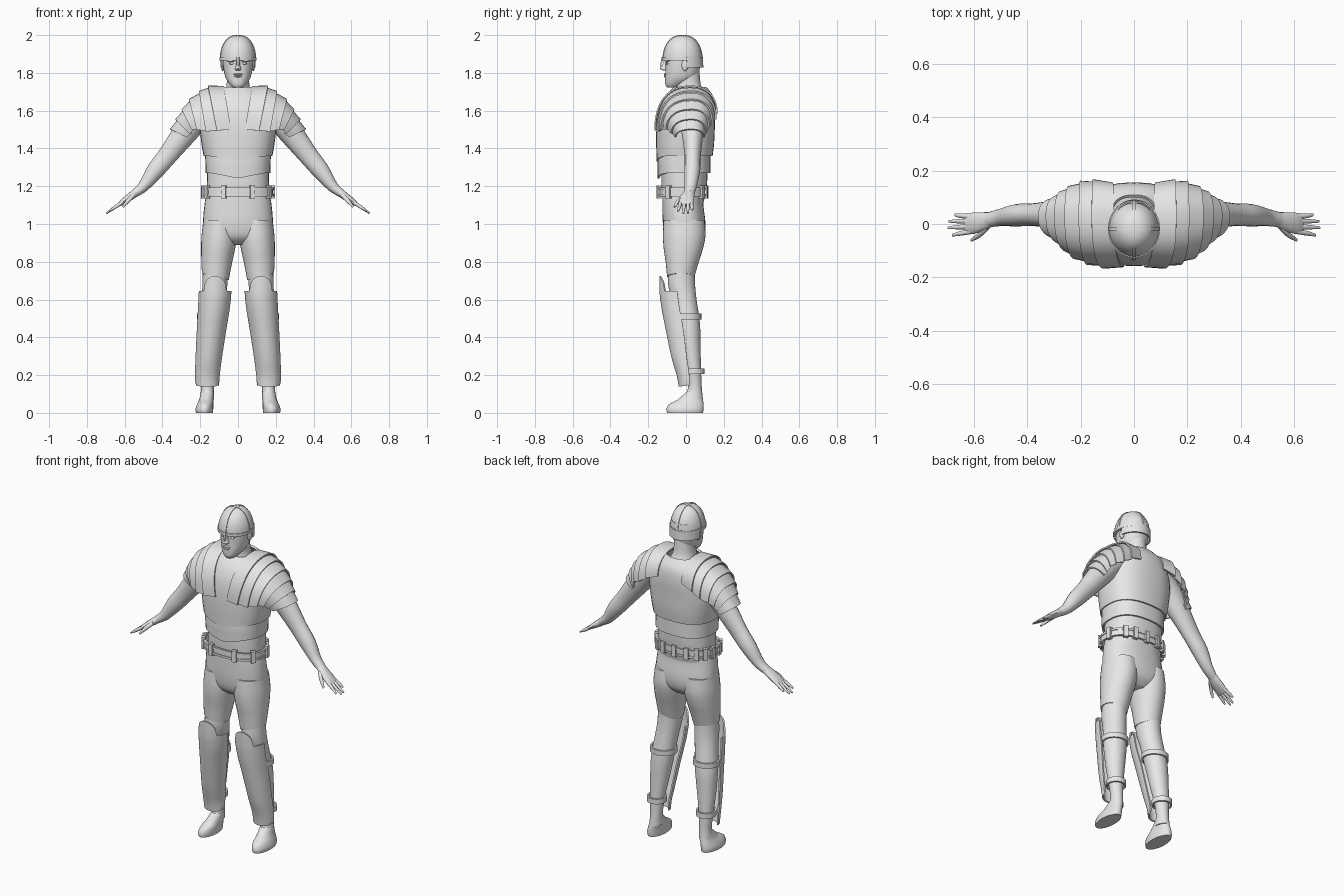
import bpy, bmesh, math
from mathutils import Vector, Matrix

old = bpy.data.objects.get("Cube")
if old:
    bpy.data.objects.remove(old, do_unlink=True)

grey = bpy.data.materials.new("plain grey")
grey.use_nodes = True
grey.diffuse_color = (0.8, 0.8, 0.8, 1)
grey.node_tree.nodes["Principled BSDF"].inputs["Base Color"].default_value = grey.diffuse_color


def finish(name, bm, both=False, thick=0, angle=40):
    """Turn a bmesh into a shaded object, optionally mirrored and thickened."""
    bmesh.ops.recalc_face_normals(bm, faces=bm.faces)
    mesh = bpy.data.meshes.new(name)
    bm.to_mesh(mesh)
    bm.free()
    mesh.materials.append(grey)
    obj = bpy.data.objects.new(name, mesh)
    bpy.context.collection.objects.link(obj)
    if thick:
        solid = obj.modifiers.new("thickness", "SOLIDIFY")
        solid.thickness, solid.offset = thick, 0
    if both:
        mirror = obj.modifiers.new("mirror", "MIRROR")
        mirror.use_mirror_merge = False
    bpy.ops.object.select_all(action="DESELECT")
    obj.select_set(True)
    bpy.context.view_layer.objects.active = obj
    bpy.ops.object.convert(target="MESH")
    bpy.ops.object.shade_smooth_by_angle(angle=math.radians(angle))
    return obj


def skin(name, rings, closed=True, caps=True, **kw):
    """Bridge a list of point rings into one surface."""
    bm = bmesh.new()
    rows = [[bm.verts.new(p) for p in ring] for ring in rings]
    n = len(rows[0])
    for a, b in zip(rows, rows[1:]):
        for i in range(n if closed else n - 1):
            j = (i + 1) % n
            bm.faces.new((a[i], a[j], b[j], b[i]))
    if closed and caps:
        bm.faces.new(rows[0])
        bm.faces.new(rows[-1])
    return finish(name, bm, **kw)


def flow(rows, sub=4):
    """Smoothly interpolate between stations."""
    out = []
    for i in range(len(rows) - 1):
        p, q, r, s = (rows[max(0, min(len(rows) - 1, i + k))] for k in (-1, 0, 1, 2))
        for k in range(sub):
            t = k / sub
            out.append([b + t / 2 * (c - a + t * (2*a - 5*b + 4*c - d + t * (3*(b - c) + d - a)))
                        for a, b, c, d in zip(p, q, r, s)])
    return out + [rows[-1]]


def oval(z, cx, rx, front, back, power=2, start=0, end=360, n=32):
    """Level ring between a front and a back depth; power above 2 is boxier."""
    pts = []
    for i in range(n if end - start == 360 else n + 1):
        a = math.radians(start + (end - start) * i / n)
        c, s = (math.copysign(abs(f) ** (2 / power), f) for f in (math.cos(a), math.sin(a)))
        pts.append(Vector((cx + rx * c, (front + back) / 2 + (back - front) / 2 * s, z)))
    return pts


def loft(name, rows, sub=4, power=2, start=0, end=360, edit=None, **kw):
    rings = [oval(*r, power=power, start=start, end=end) for r in flow(rows, sub)]
    if edit:
        edit(rings)
    return skin(name, rings, closed=end - start == 360, **kw)


def tube(name, rows, n=16, sub=4, **kw):
    """Limb along a path of x, y, z, thickness, depth."""
    rows = flow(rows, sub)
    rings = []
    for i, (x, y, z, thin, deep) in enumerate(rows):
        a, b = rows[max(i - 1, 0)], rows[min(i + 1, len(rows) - 1)]
        side = Vector((a[2] - b[2], 0, b[0] - a[0])).normalized()
        rings.append([Vector((x, y, z)) + side * thin * math.cos(t) + Vector((0, deep * math.sin(t), 0))
                      for t in (math.tau * k / n for k in range(n))])
    return skin(name, rings, **kw)


def ball(name, place, size, both=False):
    bm = bmesh.new()
    bmesh.ops.create_uvsphere(bm, u_segments=16, v_segments=10, radius=1,
                              matrix=Matrix.Translation(place) @ Matrix.Diagonal((*size, 1)))
    finish(name, bm, both)


def vee(drop):
    """Dip the front middle of a plate's lower edge."""
    def edit(rings):
        for p in rings[0]:
            if p.y < 0:
                p.z -= drop * max(0, 1 - abs(p.x) / 0.14)
    return edit


# Torso and layered body armour
loft("waist", [(1.1, 0, .165, -.12, .09), (1.2, 0, .165, -.13, .11), (1.3, 0, .162, -.13, .115)], power=2.4)
loft("belly_plate", [(1.27, 0, .166, -.145, .125), (1.33, 0, .168, -.146, .125), (1.4, 0, .17, -.14, .125)],
     power=2.5, edit=vee(.028), caps=False, thick=.01)
loft("chest_plate", [(1.36, 0, .176, -.15, .135), (1.43, 0, .188, -.152, .143), (1.52, 0, .197, -.15, .147),
                     (1.6, 0, .185, -.138, .15), (1.67, 0, .145, -.108, .14), (1.72, 0, .085, -.062, .105)],
     power=2.5, edit=vee(.03), caps=False, thick=.012)
loft("neck", [(1.62, 0, .1, -.08, .11), (1.69, 0, .076, -.062, .095), (1.74, 0, .06, -.055, .078),
              (1.82, 0, .058, -.06, .07)])

# Shoulder plates: each arch runs front, top, back over the shoulder
arches = [((.037, -.158, 1.5), (.075, .02, 1.727), (.08, .152, 1.61)),
          ((.11, -.152, 1.495), (.155, .02, 1.718), (.15, .155, 1.58)),
          ((.165, -.14, 1.49), (.2, .025, 1.69), (.195, .15, 1.55)),
          ((.21, -.12, 1.5), (.25, .03, 1.65), (.235, .132, 1.53)),
          ((.235, -.095, 1.5), (.286, .03, 1.6), (.26, .115, 1.51)),
          ((.245, -.07, 1.48), (.317, .03, 1.55), (.27, .1, 1.48)),
          ((.26, -.05, 1.462), (.345, .03, 1.5), (.28, .09, 1.46))]


def arch(ends, lift):
    front, top, back = map(Vector, ends)
    pts = []
    for i in range(25):
        a = math.pi * i / 24
        foot = front if a < math.pi / 2 else back
        c, s = abs(math.cos(a)) ** .85, math.sin(a) ** .85
        p = Vector((foot.x + (top.x - foot.x) * s, top.y + (foot.y - top.y) * c, foot.z + (top.z - foot.z) * s))
        pts.append(p + (p - Vector((.08, .02, 1.5))).normalized() * lift)
    return pts


for i, (inner, outer) in enumerate(zip(arches, arches[1:])):
    skin(f"shoulder_plate_{i + 1}", [arch(inner, 0), arch(outer, .012)], closed=False, both=True, thick=.008)

# Arms and hands
tube("arm", [(.1, .03, 1.62, .06, .08), (.2, .03, 1.58, .075, .075), (.29, .035, 1.47, .064, .056),
             (.375, .035, 1.36, .052, .043), (.44, .033, 1.28, .046, .042), (.5, .025, 1.2, .03, .033),
             (.55, .015, 1.16, .021, .028)], both=True)
tube("palm", [(.53, .018, 1.175, .021, .026), (.57, .008, 1.145, .02, .036), (.61, .002, 1.117, .015, .04),
              (.632, 0, 1.1, .009, .036)], both=True)
for label, base, tip, low in (("index", -.028, -.042, 1.068), ("middle", -.009, -.014, 1.056),
                              ("ring", .011, .01, 1.058), ("little", .028, .034, 1.075)):
    reach = .697 - (low - 1.056) * 1.3
    tube(label + "_finger", [(.61, base, 1.116, .01, .01), (.65, (base + tip) / 2, 1.09, .009, .009),
                             (reach, tip, low, .004, .005)], n=10, both=True)
tube("thumb", [(.55, -.01, 1.155, .012, .014), (.58, -.04, 1.125, .011, .011), (.61, -.06, 1.09, .005, .006)],
     n=10, both=True)

# Trousers
loft("trouser_seat", [(1.17, 0, .166, -.125, .092), (1.1, 0, .178, -.125, .092), (1.0, 0, .185, -.122, .103),
                      (.93, 0, .17, -.105, .09), (.89, 0, .1, -.06, .05)], power=2.3)


def slant_hem(rings):
    for ring in rings:
        for p in ring:
            p.z += (p.x - .115) * .25 * max(0, (.85 - p.z) / .13)


loft("trouser_leg", [(1.02, .098, .085, -.118, .098), (.94, .099, .094, -.122, .103), (.87, .105, .09, -.118, .09),
                     (.8, .113, .081, -.108, .068), (.72, .12, .071, -.1, .045)], both=True, edit=slant_hem)

# Belt with studs
loft("belt", [(1.15, 0, .18, -.143, .104), (1.19, 0, .18, -.143, .104)], power=2.4, caps=False, thick=.012)
for z in (1.152, 1.186):
    loft("belt_edge", [(z - .006, 0, .184, -.147, .108), (z + .006, 0, .184, -.147, .108)],
         power=2.4, caps=False, thick=.012)
studs = bmesh.new()
ring = oval(1.17, 0, .186, -.149, .11, power=2.4, start=-70, end=290, n=72)
for i in range(0, 72, 8):
    for k in (i, i + 4) if 20 < i < 50 else (i,):
        along = ring[(k + 1) % 72] - ring[k - 1]
        spin = Matrix.Rotation(math.atan2(along.y, along.x), 4, "Z")
        bmesh.ops.create_cube(studs, size=1, matrix=Matrix.Translation(ring[k]) @ spin
                              @ Matrix.Diagonal((.026, .02, .068, 1)))
finish("belt_studs", studs)

# Lower legs, feet, greaves and straps
loft("lower_leg", [(.78, .118, .068, -.09, .045), (.68, .122, .066, -.095, .048), (.6, .13, .064, -.075, .056),
                   (.47, .145, .064, -.05, .074), (.34, .155, .054, -.025, .077), (.22, .162, .041, 0, .08),
                   (.13, .162, .034, .01, .084), (.07, .165, .038, -.015, .09)], both=True)
loft("foot", [(0, .178, .045, -.1, .09), (.02, .178, .047, -.103, .093), (.045, .174, .043, -.09, .093),
              (.07, .168, .038, -.045, .09), (.11, .162, .034, .002, .085)], both=True)


def knee_guard(rings):
    last = len(rings[-1]) - 1
    for i, p in enumerate(rings[-1]):
        u = abs(2 * i / last - 1)
        p.z += .08 * math.sqrt(max(0, 1 - (u / .5) ** 2))
    for i, p in enumerate(rings[0]):
        p.z += .03 * abs(2 * i / last - 1) ** 4


loft("greave", [(.14, .162, .058, -.034, .07), (.2, .162, .061, -.045, .08), (.3, .154, .066, -.074, .082),
                (.45, .139, .074, -.105, .075), (.56, .127, .08, -.126, .056), (.645, .121, .082, -.137, .045)],
     start=180, end=360, edit=knee_guard, thick=.009, both=True)
for label, z, cx, rx, front, back in (("upper", .51, .142, .071, -.06, .076), ("lower", .22, .163, .05, -.01, .093)):
    loft(label + "_strap", [(z - .015, cx, rx, front, back), (z + .015, cx, rx, front, back)],
         caps=False, thick=.01, both=True)

# Head and face
loft("head", [(1.722, 0, .026, -.1, -.04), (1.737, 0, .042, -.109, -.01), (1.77, 0, .064, -.111, .05),
              (1.81, 0, .075, -.109, .07), (1.86, 0, .08, -.108, .08), (1.92, 0, .08, -.104, .08)], power=2.2)
loft("nose", [(1.875, 0, .009, -.118, -.08), (1.84, 0, .011, -.128, -.08), (1.822, 0, .017, -.137, -.08),
              (1.812, 0, .013, -.12, -.08)])
ball("brow", (.034, -.098, 1.866), (.028, .014, .008), True)
ball("eye", (.033, -.1, 1.85), (.014, .007, .006), True)
ball("upper_lip", (0, -.109, 1.792), (.025, .009, .005))
ball("lower_lip", (0, -.108, 1.782), (.02, .009, .006))
ball("ear", (.081, -.005, 1.84), (.009, .018, .03), True)

# Helmet: dome, rim, cross ridges, neck guard and nose guard
dome = [(math.sin(a), math.cos(a) ** .8) for a in (math.pi / 2 * i / 12 for i in range(12))] + [(1, .02)]
skin("helmet_dome", [oval(1.868 + .13 * h, 0, .094 * r, -.018 - .104 * r, -.018 + .104 * r) for h, r in dome])
loft("helmet_rim", [(1.866, 0, .095, -.123, .087), (1.882, 0, .095, -.123, .087)], caps=False, thick=.006)
profile = [(h, -r) for h, r in dome] + [(h, r) for h, r in reversed(dome)]
skin("helmet_long_ridge", [[Vector((x, -.018 + .105 * r, 1.869 + .13 * h)) for h, r in profile]
                           for x in (-.007, .007)], closed=False, thick=.004)
skin("helmet_cross_ridge", [[Vector((.095 * r, y - .018, 1.869 + .13 * h)) for h, r in profile]
                            for y in (-.007, .007)], closed=False, thick=.004)
loft("neck_guard", [(1.828, 0, .091, -.12, .088), (1.885, 0, .093, -.12, .085)], start=12, end=168, thick=.008)
loft("nose_guard", [(1.835, 0, .006, -.138, -.12), (1.885, 0, .008, -.128, -.105)], power=4)
